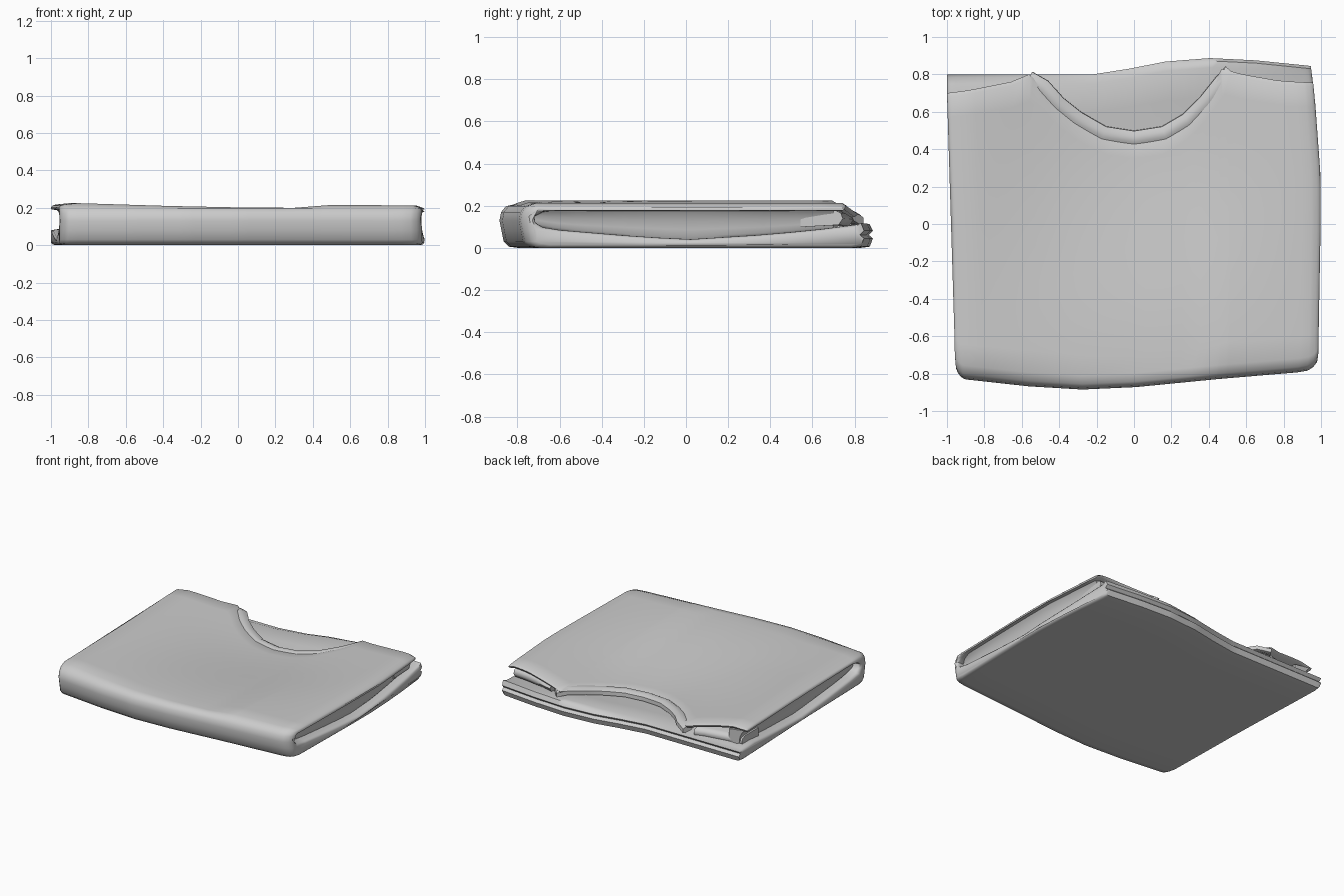
import bpy, math

if "Cube" in bpy.data.objects:
    bpy.data.objects.remove(bpy.data.objects["Cube"])


def curve(points):
    """Linear interpolation through (position, value) points."""
    def f(t):
        if t <= points[0][0]:
            return points[0][1]
        for (a, va), (b, vb) in zip(points, points[1:]):
            if t <= b:
                return va + (vb - va) * (t - a) / (b - a)
        return points[-1][1]
    return f


# Outline of the folded shirt as seen from above
left_x = curve([(-.85, -.945), (-.7, -.958), (0, -.972), (.7, -1), (.85, -1)])
right_x = curve([(-.82, .965), (-.7, .985), (0, .998), (.25, .998), (.7, .965), (.88, .94)])
front_y = curve([(-1, -.80), (-.96, -.83), (-.6, -.868), (-.3, -.885), (0, -.872),
                 (.45, -.83), (.94, -.79), (1, -.76)])
back_y = curve([(-1, .80), (-.2, .80), (0, .83), (.2, .868), (.45, .887), (.7, .875), (1, .845)])
neck = [(-.55, .80), (-.48, .74), (-.40, .65), (-.30, .57), (-.16, .49), (0, .465),
        (.16, .49), (.28, .56), (.38, .66), (.46, .76), (.51, .83)]
shoulder_y = curve([(-1, .70), (-.88, .715), (-.65, .76)] + neck + [(.62, .80), (.82, .765), (1, .755)])
top_z = curve([(-1, .215), (-.9, .225), (-.4, .21), (0, .202), (.3, .2), (.5, .215), (.95, .213), (1, .2)])
lip_z = curve([(-1, .085), (0, .10), (.5, .125), (1, .13)])
inner_z = curve([(-.72, .12), (-.6, .085), (-.3, .06), (0, .04), (.4, .065), (.75, .10), (.9, .13)])


def drape(x, y):
    """Height of the upper layer: it sags towards the neckline."""
    r = min(1, max(0, (y + .75) / 1.25))
    sag = .085 * max(0, 1 - (x / .9) ** 2) ** 1.5 * r * r * (3 - 2 * r)
    return top_z(x) - sag


def mesh_object(name, verts, faces, angle):
    me = bpy.data.meshes.new(name)
    me.from_pydata(verts, [], faces)
    ob = bpy.data.objects.new(name, me)
    bpy.context.collection.objects.link(ob)
    bpy.context.view_layer.objects.active = ob
    ob.select_set(True)
    bpy.ops.object.mode_set(mode='EDIT')
    bpy.ops.mesh.select_all(action='SELECT')
    bpy.ops.mesh.normals_make_consistent(inside=False)
    bpy.ops.object.mode_set(mode='OBJECT')
    bpy.ops.object.shade_smooth_by_angle(angle=math.radians(angle))
    ob.select_set(False)
    return ob


def loft(name, rings, angle=55):
    """Skin closed rings of equal length and cap both ends."""
    n = len(rings[0])
    verts = [p for r in rings for p in r]
    faces = [(i * n + j, i * n + (j + 1) % n, (i + 1) * n + (j + 1) % n, (i + 1) * n + j)
             for i in range(len(rings) - 1) for j in range(n)]
    faces += [tuple(range(n)), tuple(range((len(rings) - 1) * n, len(rings) * n))]
    return mesh_object(name, verts, faces, angle)


def spread(a, b, n):
    return [a + (b - a) * i / (n - 1) for i in range(n)]


# Folded body: one C-shaped section per column; e rounds off the side hems
def section(u):
    yf, yb, yt, lip = front_y(u), back_y(u), shoulder_y(u), lip_z(u)
    t = max(0, (abs(u) - .965) / .035)
    e = 1 - math.sqrt(max(0, 1 - t * t))
    yf += .03 * e
    under = .014 * e
    p = [(yb - .02, .062), (yb, .045), (yb - .015, .006 + under)]
    p += [(y, under) for y in spread(yb - .06, yf + .09, 8)]
    p += [(yf + .045, .006 + under), (yf + .02, .03), (yf + .01, .08), (yf, .13),
          (yf + .008, .17), (yf + .03, .198 - .008 * e)]
    p += [(y, drape(u, y) - .01 * e) for y in spread(yf + .075, yt - .02, 14)]
    p += [(yt, drape(u, yt) - .012)]
    p += [(y, drape(u, y) - .028 + .006 * e) for y in spread(yt - .012, -.62, 12)]
    q = .025 * e
    p += [(-.68 - q, .17 + .3 * q), (-.72 - q, .15), (-.715 - q, .12), (-.68 - q, .098 - .6 * q)]
    p += [(y, min(inner_z(y), lip) - .6 * q) for y in spread(-.6, yb - .05, 10)]
    p += [(yb - .015, lip - .012), (yb, .082)]
    return [(left_x(y) + (right_x(y) - left_x(y)) * (u + 1) / 2, y, z) for y, z in p]


columns = sorted({round(-.95 + i * .05, 3) for i in range(39)} |
                 {s * v for s in (-1, 1) for v in (.965, .98, .992, 1)} | {-.53, -.48, .46, .51})
loft("folded_shirt_body", [section(u) for u in columns])

# Ribbed collar following the neckline, its ends dropping to the lower layer
collar = [(-.56, .785, .145)] + [(x, y, drape(x, y)) for x, y in neck[1:-1]] + [(.515, .82, .15)]
rings = []
for i, (x, y, z) in enumerate(collar):
    a, b = collar[max(i - 1, 0)], collar[min(i + 1, len(collar) - 1)]
    dx, dy = b[0] - a[0], b[1] - a[1]
    length = math.hypot(dx, dy)
    nx, ny = -dy / length, dx / length
    shape = [(-.045, -.003), (-.025, .008), (.005, .008), (.032, -.006),
             (.034, -.035), (.015, -.04), (-.035, -.022)]
    rings.append([(x + nx * s, y + ny * s, z + h) for s, h in shape])
loft("collar", rings)

# Turned-in side folds closing the gap between the two layers
for side, name in ((-1, "left_side_fold"), (1, "right_side_fold")):
    rings = []
    for y in spread(-.74, .70, 14):
        x = (right_x(y) if side > 0 else -left_x(y)) - .02
        low, high = inner_z(y) - .012, top_z(side * .95) - .022
        rings.append([(side * (x - d), y, low + (high - low) * t) for d, t in
                      [(0, 1), (.018, .85), (.035, .6), (.042, .35), (.045, .15), (.06, 0),
                       (.13, 0), (.13, .85)]])
    loft(name, rings)

# Tucked sleeve layers behind the shoulders
for side, name, a, b in ((-1, "left_sleeve_tuck", -.95, -.6), (1, "right_sleeve_tuck", .58, .92)):
    rings = []
    for x in spread(a, b, 6):
        y, z = shoulder_y(x) - .015, lip_z(x)
        top = min(z + .05, drape(x, y) - .02)
        rings.append([(x, y - .2, z - .03), (x, y - .2, top), (x, y - .04, top),
                      (x, y - .01, top - .012), (x, y, z + .01), (x, y - .02, z - .02)])
    loft(name, rings)
